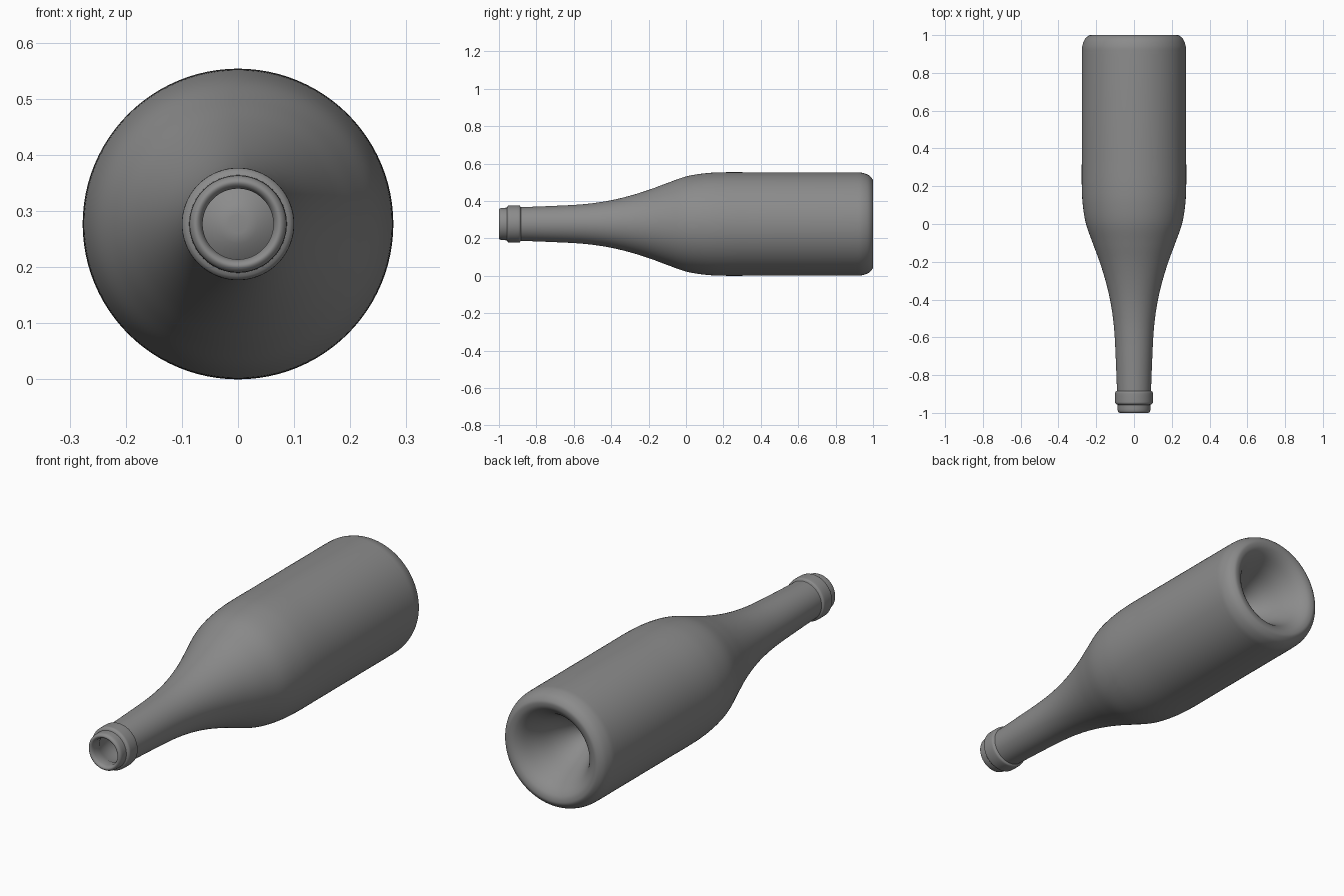
import bpy, bmesh, math
from mathutils import Vector

if "Cube" in bpy.data.objects:
    bpy.data.objects.remove(bpy.data.objects["Cube"])

SEGMENTS = 96
AXIS_Z = 0.277


def smooth_path(pts, steps=6):
    """Catmull-Rom curve through (y, radius) points."""
    p = [Vector(q) for q in pts]
    p = [2 * p[0] - p[1]] + p + [2 * p[-1] - p[-2]]
    out = []
    for a, b, c, d in zip(p, p[1:], p[2:], p[3:]):
        for i in range(steps):
            t = i / steps
            out.append(0.5 * (2 * b + (c - a) * t + (2 * a - 5 * b + 4 * c - d) * t * t
                              + (3 * b - a - 3 * c + d) * t ** 3))
    return out + [p[-2]]


def lathe(name, path, mat):
    """Revolve a (y, radius) path around the bottle axis."""
    bm = bmesh.new()
    verts = [bm.verts.new((max(r, 0), y, 0)) for y, r in path]
    edges = [bm.edges.new(pair) for pair in zip(verts, verts[1:])]
    bmesh.ops.spin(bm, geom=verts + edges, cent=(0, 0, 0), axis=(0, 1, 0),
                   angle=math.tau, steps=SEGMENTS, use_duplicate=False)
    bmesh.ops.remove_doubles(bm, verts=bm.verts, dist=0.0002)
    bmesh.ops.recalc_face_normals(bm, faces=bm.faces)
    mesh = bpy.data.meshes.new(name)
    bm.to_mesh(mesh)
    bm.free()
    mesh.materials.append(mat)
    obj = bpy.data.objects.new(name, mesh)
    bpy.context.collection.objects.link(obj)
    obj.location.z = AXIS_Z
    bpy.ops.object.select_all(action='DESELECT')
    obj.select_set(True)
    bpy.context.view_layer.objects.active = obj
    bpy.ops.object.shade_smooth_by_angle(angle=math.radians(40))
    return obj


# Dark grey glass
glass = bpy.data.materials.new("dark_glass")
glass.diffuse_color = (0.26, 0.26, 0.26, 1)
glass.use_nodes = True
glass.node_tree.nodes["Principled BSDF"].inputs["Base Color"].default_value = glass.diffuse_color

# Rounded lip and the raised ring below it
lip = smooth_path([(-0.985, 0.063), (-0.995, 0.067), (-1.0, 0.074), (-0.997, 0.081),
                   (-0.987, 0.086), (-0.957, 0.087)], 3)
ring = smooth_path([(-0.955, 0.093), (-0.948, 0.099), (-0.935, 0.1),
                    (-0.9, 0.1), (-0.889, 0.098), (-0.885, 0.092)], 3)

# Neck, shoulder and straight body
body = smooth_path([(-0.883, 0.090), (-0.75, 0.095), (-0.6, 0.102), (-0.5, 0.111),
                    (-0.4, 0.127), (-0.3, 0.151), (-0.2, 0.182), (-0.1, 0.219),
                    (0.0, 0.254), (0.1, 0.271), (0.2, 0.2765), (0.35, 0.2765)])

# Rounded heel and the deep hollow in the base
base = smooth_path([(0.9, 0.2765), (0.94, 0.274), (0.975, 0.262), (0.995, 0.243),
                    (1.0, 0.225), (0.992, 0.2), (0.965, 0.172), (0.91, 0.14),
                    (0.83, 0.103), (0.77, 0.067), (0.735, 0.03), (0.725, 0.0)])

# Inner wall, from the floor back up to the mouth
inside = smooth_path([(0.7, 0.0), (0.705, 0.035), (0.74, 0.085), (0.81, 0.128),
                      (0.89, 0.165), (0.945, 0.205), (0.945, 0.235), (0.89, 0.25),
                      (0.35, 0.252), (0.15, 0.25), (0.0, 0.23), (-0.1, 0.195),
                      (-0.2, 0.158), (-0.3, 0.127), (-0.4, 0.103), (-0.5, 0.087),
                      (-0.7, 0.075), (-0.93, 0.07)], 4)

lathe("bottle", lip + ring + body + base + inside
      + [Vector((-0.945, 0.063)), lip[0]], glass)
